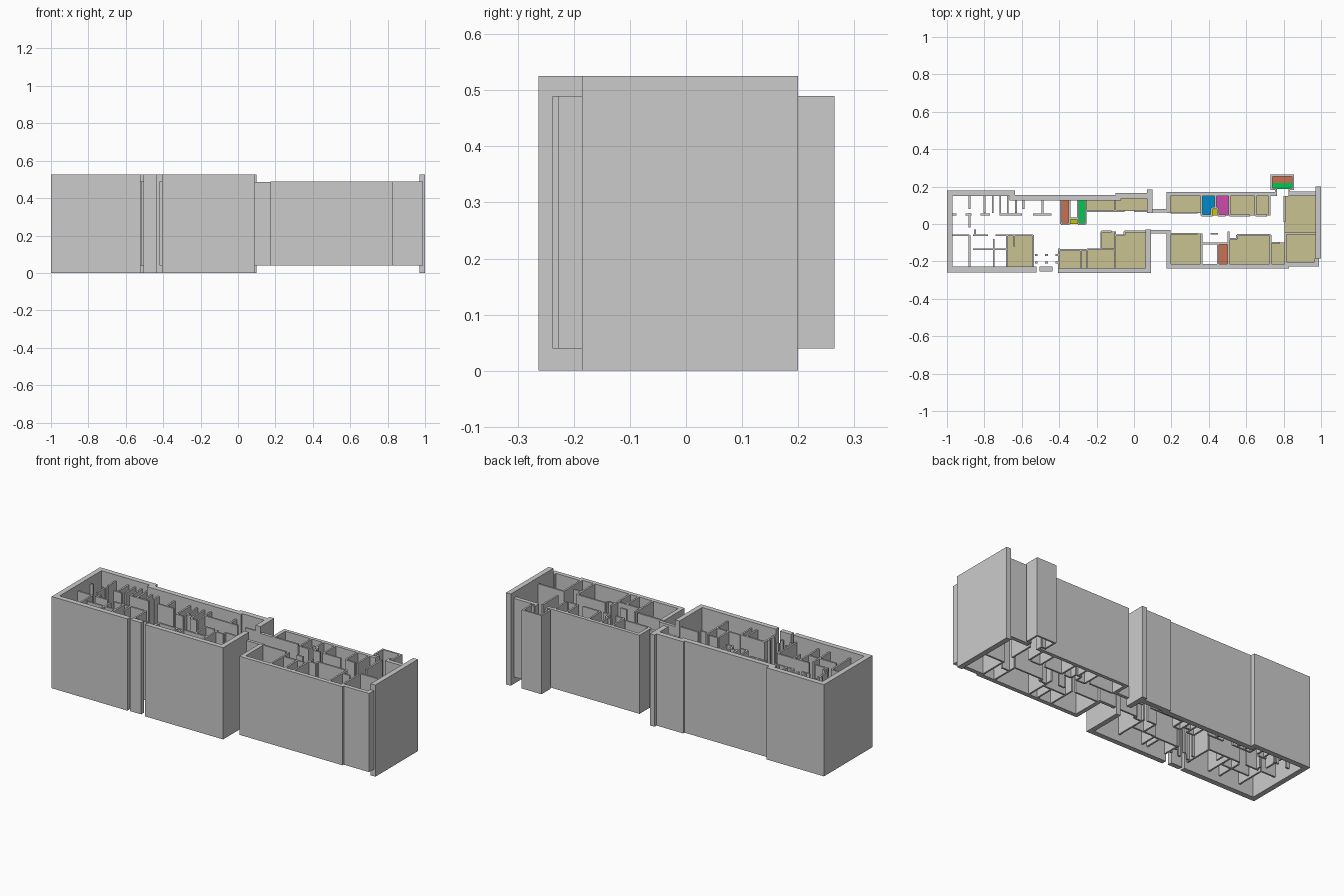
import bpy, bmesh
from mathutils import Vector

FULL = (0.0, 0.525)      # tall shell
LOW = (0.04, 0.49)       # lower shell and partitions
FLOOR_Z = 0.265


def finish(name, bm, mat=None):
    bmesh.ops.recalc_face_normals(bm, faces=bm.faces)
    me = bpy.data.meshes.new(name)
    bm.to_mesh(me)
    bm.free()
    ob = bpy.data.objects.new(name, me)
    if mat:
        me.materials.append(mat)
    bpy.context.collection.objects.link(ob)
    return ob


def prism(bm, pts, z):
    face = bm.faces.new([bm.verts.new((p[0], p[1], z[0])) for p in pts])
    ext = bmesh.ops.extrude_face_region(bm, geom=[face])
    verts = [g for g in ext["geom"] if isinstance(g, bmesh.types.BMVert)]
    bmesh.ops.translate(bm, vec=(0, 0, z[1] - z[0]), verts=verts)
    # keep the bottom cap
    if not face.is_valid:
        bm.faces.new([v for v in bm.verts][-2 * len(pts):-len(pts)])


def box_pts(x0, y0, x1, y1):
    return [(x0, y0), (x1, y0), (x1, y1), (x0, y1)]


def path_wall(name, path, t, z):
    """Wall along an outer line, thickened with mitred corners to its right."""
    p = [Vector(q) for q in path]
    n = []
    for a, b in zip(p, p[1:]):
        d = (b - a).normalized()
        n.append(Vector((d.y, -d.x)))
    inner = []
    for i, q in enumerate(p):
        n0, n1 = n[max(i - 1, 0)], n[min(i, len(n) - 1)]
        inner.append(q + (n0 + n1) * t / (1 + n0.dot(n1)))
    bm = bmesh.new()
    prism(bm, p + inner[::-1], z)
    return finish(name, bm)


def boxes(name, rects, z):
    bm = bmesh.new()
    for r in rects:
        prism(bm, box_pts(*r), z)
    return finish(name, bm)


def partitions(name, h_walls, v_walls, t=0.01, z=LOW):
    """h_walls: (y, x0, x1), v_walls: (x, y0, y1)"""
    k = t / 2
    boxes(name, [(a, y - k, b, y + k) for y, a, b in h_walls] +
          [(x - k, a, x + k, b) for x, a, b in v_walls], z)


# Tall shell of the left wing
path_wall("left_wing_shell", [(-0.52, -0.258), (-1, -0.258), (-1, 0.18), (-0.635, 0.18),
          (-0.635, 0.155), (-0.10, 0.155), (-0.10, 0.167), (0.07, 0.167)], 0.03, FULL)
path_wall("left_wing_front_shell", [(0.09, -0.03), (0.09, -0.263), (-0.405, -0.263)], 0.028, FULL)
boxes("left_wing_end_pier", [(0.07, 0.06, 0.10, 0.185)], FULL)
boxes("entrance_pier", [(-0.505, -0.255, -0.435, -0.228)], FULL)

# Bridge between the wings
boxes("bridge_walls", [(0.10, 0.062, 0.175, 0.08), (0.09, -0.05, 0.195, -0.032)], (0.04, 0.485))

# Lower shell of the right wing and its tall end wall
path_wall("right_wing_back_shell", [(0.175, 0.06), (0.175, 0.17), (0.755, 0.17)], 0.02, LOW)
boxes("right_wing_back_corner", [(0.83, 0.15, 0.97, 0.173)], LOW)
path_wall("right_wing_front_shell", [(0.99, -0.185), (0.99, -0.228), (0.83, -0.228),
          (0.83, -0.238), (0.175, -0.238), (0.175, -0.05)], 0.024, LOW)
boxes("end_wall", [(0.97, -0.185, 1.0, 0.2)], FULL)

# Stair shaft behind the right wing
partitions("stair_shaft", [(0.26, 0.73, 0.855), (0.187, 0.73, 0.76), (0.187, 0.83, 0.855)],
           [(0.735, 0.187, 0.26), (0.85, 0.187, 0.26), (0.76, 0.15, 0.187), (0.83, 0.15, 0.187)])

# Right wing room partitions
partitions("right_wing_back_partitions",
           [(0.06, 0.195, 0.34), (0.045, 0.36, 0.42), (0.045, 0.45, 0.49),
            (0.045, 0.51, 0.62), (0.045, 0.65, 0.71), (0.085, 0.415, 0.45)],
           [(0.36, 0.045, 0.15), (0.435, 0.085, 0.15), (0.51, 0.045, 0.15),
            (0.65, 0.045, 0.15), (0.725, 0.045, 0.15), (0.805, 0.01, 0.15),
            (0.415, 0.045, 0.085), (0.45, 0.045, 0.085)])
partitions("right_wing_front_partitions",
           [(-0.052, 0.195, 0.34), (-0.052, 0.41, 0.45), (-0.105, 0.36, 0.505),
            (-0.08, 0.505, 0.55), (-0.058, 0.55, 0.73), (-0.10, 0.73, 0.78), (-0.05, 0.805, 0.97)],
           [(0.36, -0.215, -0.052), (0.45, -0.215, -0.105), (0.505, -0.215, -0.04),
            (0.55, -0.08, -0.058), (0.73, -0.215, -0.058), (0.81, -0.215, -0.05)])

# Left wing room partitions
partitions("left_wing_core_partitions",
           [(0.0, -0.39, -0.345), (0.0, -0.30, -0.26), (0.03, -0.345, -0.30),
            (0.07, -0.255, -0.05), (0.07, 0.0, 0.07)],
           [(-0.39, 0.0, 0.126), (-0.345, 0.0, 0.126), (-0.30, 0.0, 0.126),
            (-0.258, 0.0, 0.126), (-0.10, 0.07, 0.13)])
partitions("left_wing_front_partitions",
           [(-0.06, -0.10, -0.05), (-0.04, -0.05, 0.065), (-0.04, -0.175, -0.12),
            (-0.135, -0.25, -0.10), (-0.14, -0.395, -0.25)],
           [(-0.10, -0.236, -0.04), (-0.175, -0.135, -0.04), (-0.05, -0.06, -0.04),
            (-0.25, -0.236, -0.135), (-0.285, -0.236, -0.14), (-0.40, -0.236, -0.13)])
partitions("left_wing_far_back_partitions",
           [(0.05, -0.97, -0.95), (0.05, -0.90, -0.87), (0.05, -0.82, -0.77),
            (0.05, -0.72, -0.60), (0.05, -0.54, -0.44), (-0.06, -0.97, -0.88)],
           [(-0.88, 0.08, 0.15), (-0.88, -0.02, 0.06), (-0.80, 0.06, 0.15), (-0.755, 0.06, 0.15),
            (-0.715, 0.05, 0.15), (-0.675, 0.05, 0.15), (-0.63, 0.06, 0.125),
            (-0.59, 0.08, 0.125), (-0.49, 0.05, 0.125), (-0.85, -0.06, -0.03)])
partitions("left_wing_far_front_partitions",
           [(-0.06, -0.86, -0.78), (-0.06, -0.74, -0.54), (-0.135, -0.86, -0.68)],
           [(-0.88, -0.23, -0.06), (-0.75, -0.23, -0.08), (-0.68, -0.23, -0.06),
            (-0.64, -0.12, -0.06), (-0.54, -0.23, -0.06)])
boxes("entrance_posts", [(x, y, x + 0.015, y + 0.01) for x in (-0.53, -0.475, -0.42)
                         for y in (-0.21, -0.17)], LOW)

# Coloured room floors
COLOURS = {"tan": (0.58, 0.54, 0.28), "orange": (0.58, 0.16, 0.08), "green": (0.0, 0.58, 0.08),
           "blue": (0.0, 0.26, 0.58), "purple": (0.6, 0.07, 0.4), "yellow": (0.58, 0.58, 0.0)}
FLOORS = {
    "tan": [(0.195, 0.06, 0.36, 0.15), (0.51, 0.045, 0.65, 0.15), (0.65, 0.045, 0.725, 0.15),
            (0.805, -0.05, 0.97, 0.15), (0.81, -0.205, 0.97, -0.05), (0.195, -0.215, 0.36, -0.052),
            (0.505, -0.215, 0.55, -0.08), (0.55, -0.215, 0.73, -0.058), (0.73, -0.215, 0.81, -0.10),
            (-0.258, 0.07, -0.10, 0.126), (-0.10, 0.07, 0.07, 0.138), (-0.10, -0.236, -0.05, -0.06),
            (-0.05, -0.236, 0.063, -0.04), (-0.175, -0.135, -0.10, -0.04),
            (-0.25, -0.236, -0.10, -0.135), (-0.285, -0.236, -0.25, -0.14),
            (-0.40, -0.236, -0.285, -0.14), (-0.68, -0.23, -0.54, -0.06)],
    "orange": [(0.45, -0.215, 0.505, -0.105), (-0.39, 0.0, -0.345, 0.126), (0.735, 0.22, 0.85, 0.26)],
    "green": [(-0.30, 0.0, -0.258, 0.126), (0.735, 0.187, 0.85, 0.22)],
    "blue": [(0.36, 0.045, 0.415, 0.15), (0.415, 0.085, 0.435, 0.15)],
    "purple": [(0.45, 0.045, 0.51, 0.15), (0.435, 0.085, 0.45, 0.15)],
    "yellow": [(0.415, 0.045, 0.45, 0.085), (-0.345, 0.0, -0.30, 0.03)],
}
for colour, rects in FLOORS.items():
    mat = bpy.data.materials.new(colour + "_floor")
    mat.diffuse_color = (*COLOURS[colour], 1)
    bm = bmesh.new()
    for r in rects:
        bm.faces.new([bm.verts.new((x, y, FLOOR_Z)) for x, y in box_pts(*r)])
    finish(colour + "_room_floors", bm, mat)
